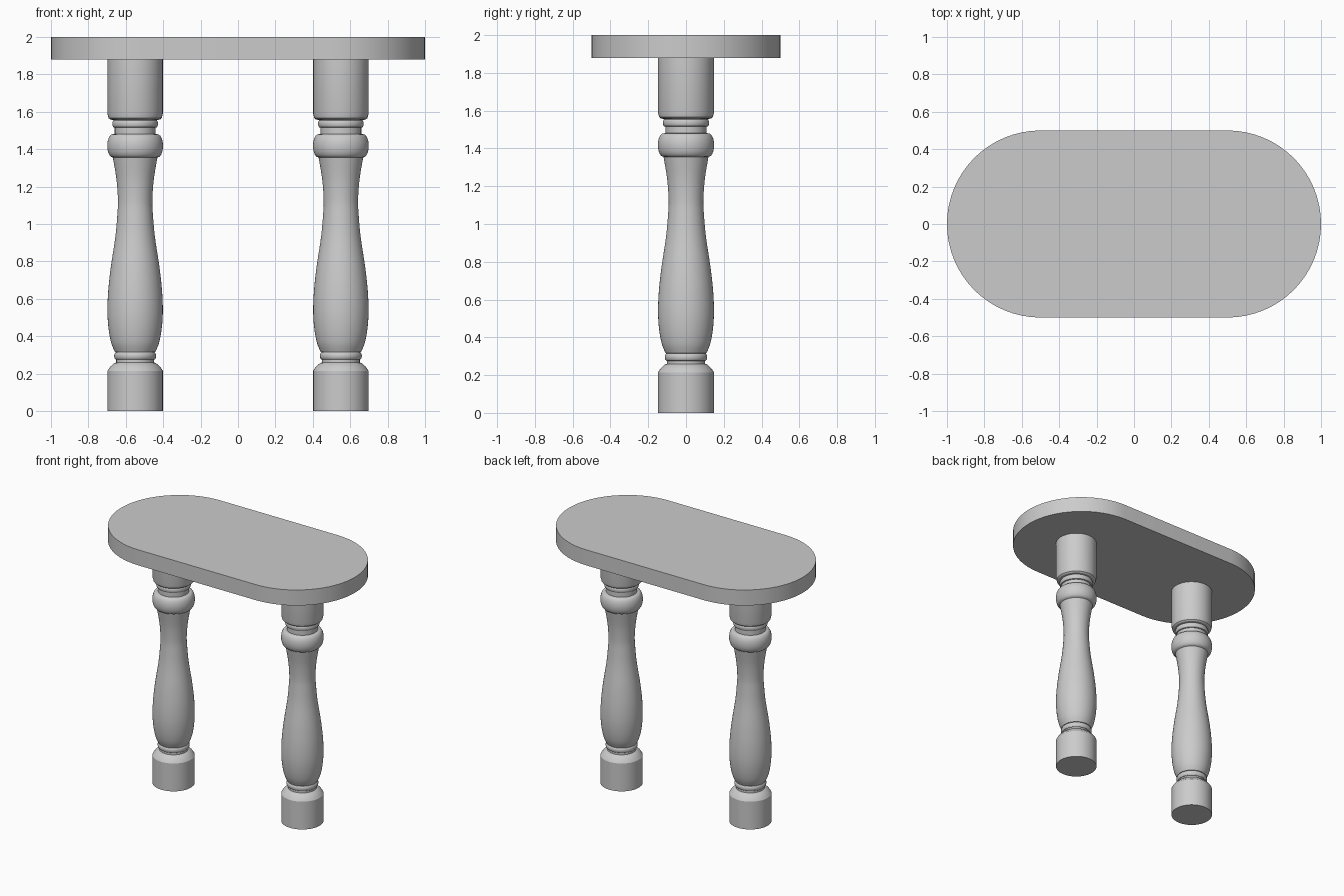
import bpy, bmesh, math

if "Cube" in bpy.data.objects:
    bpy.data.objects.remove(bpy.data.objects["Cube"])

SEGS = 48


def finish(name, bm, angle=30):
    bmesh.ops.recalc_face_normals(bm, faces=bm.faces)
    mesh = bpy.data.meshes.new(name)
    bm.to_mesh(mesh)
    bm.free()
    obj = bpy.data.objects.new(name, mesh)
    bpy.context.collection.objects.link(obj)
    bpy.ops.object.select_all(action='DESELECT')
    obj.select_set(True)
    bpy.context.view_layer.objects.active = obj
    bpy.ops.object.shade_smooth_by_angle(angle=math.radians(angle))
    return obj


def smooth_curve(pts, steps=5):
    """Catmull-Rom through (radius, height) points."""
    p = [pts[0]] + pts + [pts[-1]]
    out = []
    for a, b, c, d in zip(p, p[1:], p[2:], p[3:]):
        for i in range(steps):
            t = i / steps
            out.append(tuple(0.5 * (2 * b[k] + (c[k] - a[k]) * t
                       + (2 * a[k] - 5 * b[k] + 4 * c[k] - d[k]) * t ** 2
                       + (3 * b[k] - a[k] - 3 * c[k] + d[k]) * t ** 3) for k in (0, 1)))
    return out + [pts[-1]]


def bead(r, bulge, z0, z1, n=8):
    """Half-round ring between two heights."""
    mid, half = (z0 + z1) / 2, (z1 - z0) / 2
    angles = [math.pi * (i / n - 0.5) for i in range(n + 1)]
    return [(r + bulge * math.cos(a), mid + half * math.sin(a)) for a in angles]


def turned_leg(name, x, profile):
    bm = bmesh.new()
    rings = []
    for r, z in profile:
        rings.append([bm.verts.new((x + r * math.cos(2 * math.pi * i / SEGS),
                                    r * math.sin(2 * math.pi * i / SEGS), z))
                      for i in range(SEGS)])
    for lo, hi in zip(rings, rings[1:]):
        for i in range(SEGS):
            j = (i + 1) % SEGS
            bm.faces.new((lo[i], lo[j], hi[j], hi[i]))
    bm.faces.new(rings[0])
    bm.faces.new(rings[-1])
    return finish(name, bm)


# Turned leg profile: foot, lower ring, vase, upper bead, collar, top block
profile = [(0.148, 0), (0.148, 0.215), (0.135, 0.235), (0.112, 0.256), (0.101, 0.26)]
profile += bead(0.101, 0.011, 0.275, 0.315)
profile += smooth_curve([(0.108, 0.316), (0.128, 0.365), (0.142, 0.44), (0.148, 0.53),
                         (0.144, 0.64), (0.130, 0.77), (0.106, 0.93), (0.095, 1.05),
                         (0.092, 1.13), (0.100, 1.24), (0.119, 1.355)])
profile += bead(0.120, 0.029, 1.356, 1.48, 12)
profile += [(0.109, 1.481), (0.109, 1.515)]
profile += bead(0.113, 0.009, 1.516, 1.556)
profile += [(0.132, 1.558), (0.142, 1.566), (0.148, 1.59), (0.148, 1.88)]

for side, x in (("left", -0.55), ("right", 0.55)):
    turned_leg(side + "_leg", x, profile)

# Rounded-end table top
bm = bmesh.new()
outline = []
for cx, start in ((0.5, -math.pi / 2), (-0.5, math.pi / 2)):
    for i in range(33):
        a = start + math.pi * i / 32
        outline.append(bm.verts.new((cx + 0.5 * math.cos(a), 0.5 * math.sin(a), 1.88)))
face = bm.faces.new(outline)
ext = bmesh.ops.extrude_face_region(bm, geom=[face], use_keep_orig=True)
top_verts = [g for g in ext["geom"] if isinstance(g, bmesh.types.BMVert)]
bmesh.ops.translate(bm, verts=top_verts, vec=(0, 0, 0.12))
finish("table_top", bm)
